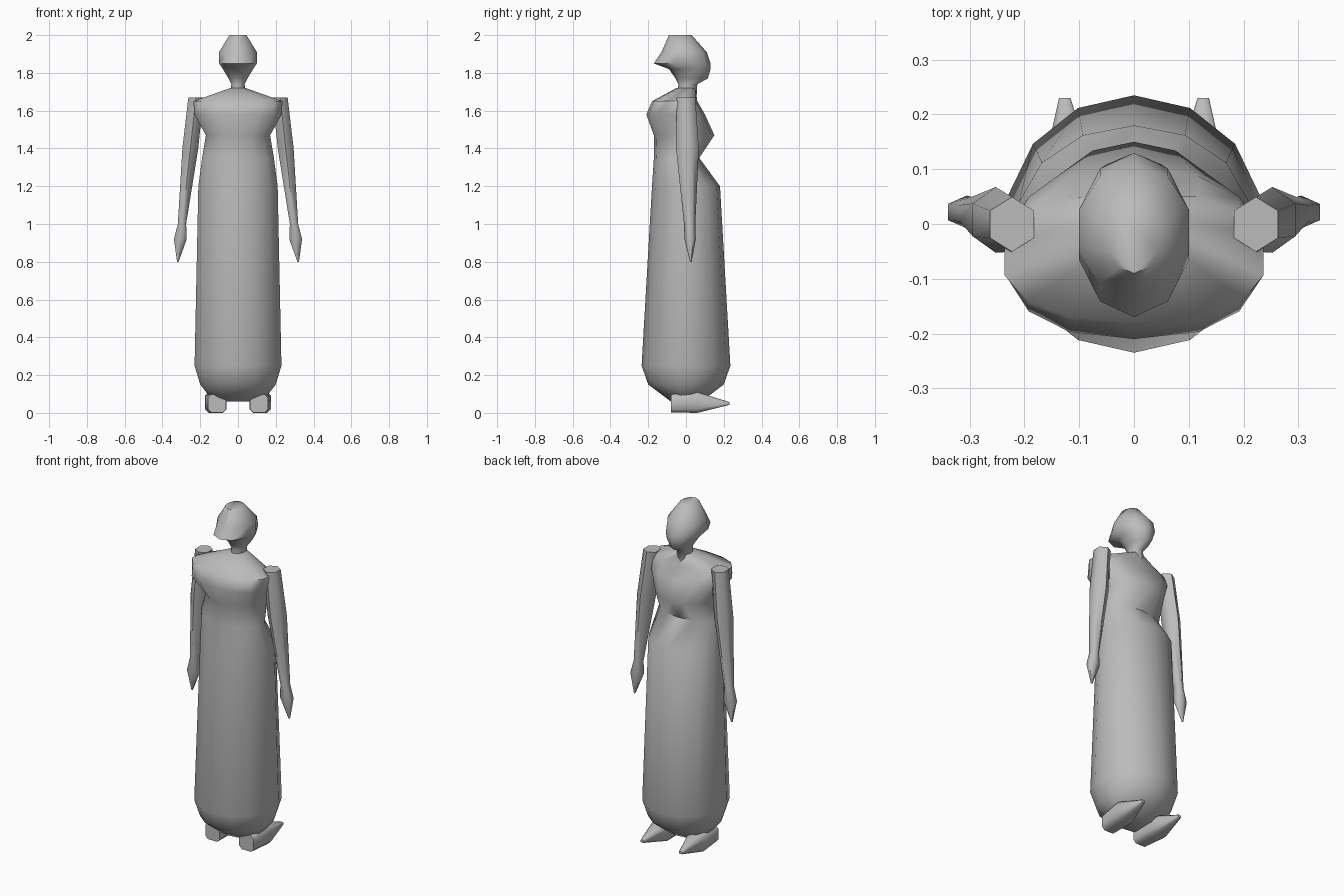
import bpy, bmesh, math

cube = bpy.data.objects.get("Cube")
if cube:
    bpy.data.objects.remove(cube, do_unlink=True)

shade = (0.5, 0.5, 0.5, 1)
grey = bpy.data.materials.new("plain grey")
grey.use_nodes = True
grey.diffuse_color = shade
grey.node_tree.nodes["Principled BSDF"].inputs["Base Color"].default_value = shade


def signed_power(value, exponent):
    return math.copysign(abs(value) ** exponent, value)


def section(level, width, depth, centre_y=0, centre_x=0, sides=14, power=2):
    """Level superellipse outline; width and depth are half sizes."""
    points = []
    for i in range(sides):
        angle = math.tau * (i + 0.5) / sides
        across = signed_power(math.cos(angle), 2 / power) / math.cos(math.pi / sides)
        along = signed_power(math.sin(angle), 2 / power)
        points.append((centre_x + width * across, centre_y + depth * along, level))
    return points


def loft(name, outlines):
    """Skin a row of outlines with quads and close both ends."""
    bm = bmesh.new()
    rows = [[bm.verts.new(point) for point in outline] for outline in outlines]
    for low, high in zip(rows, rows[1:]):
        for i in range(len(low)):
            bm.faces.new((low[i - 1], low[i], high[i], high[i - 1]))
    bm.faces.new(rows[0])
    bm.faces.new(rows[-1])
    bmesh.ops.recalc_face_normals(bm, faces=bm.faces)
    mesh = bpy.data.meshes.new(name)
    bm.to_mesh(mesh)
    bm.free()
    mesh.materials.append(grey)
    part = bpy.data.objects.new(name, mesh)
    bpy.context.collection.objects.link(part)
    bpy.ops.object.select_all(action='DESELECT')
    part.select_set(True)
    bpy.context.view_layer.objects.active = part
    bpy.ops.object.shade_smooth_by_angle(angle=math.radians(65))


# Dress: hem, long skirt, pinched waist, bust and sloping shoulders
dress = [
    section(level=0.06, width=0.13, depth=0.08),
    section(level=0.15, width=0.2, depth=0.2),
    section(level=0.25, width=0.23, depth=0.235),
    section(level=1.2, width=0.21, depth=0.18),
    section(level=1.35, width=0.19, depth=0.12, centre_y=-0.05),
    section(level=1.47, width=0.17, depth=0.16, centre_y=-0.01),
    section(level=1.58, width=0.23, depth=0.155, centre_y=-0.055, power=2.4),
    section(level=1.65, width=0.235, depth=0.12, centre_y=-0.06, power=2.4),
    section(level=1.72, width=0.04, depth=0.05),
]
loft("dress", dress)

# Neck and head, with the hair jutting out at the back
head = [
    section(level=1.65, width=0.05, depth=0.055, sides=10),
    section(level=1.74, width=0.035, depth=0.05, centre_y=0.01, sides=10),
    section(level=1.77, width=0.05, depth=0.085, centre_y=0.03, sides=10),
    section(level=1.82, width=0.08, depth=0.11, centre_y=0.02, sides=10),
    section(level=1.85, width=0.1, depth=0.15, centre_y=-0.02, sides=10),
    section(level=1.91, width=0.1, depth=0.12, centre_y=-0.01, sides=10),
    section(level=2, width=0.045, depth=0.06, centre_y=-0.03, sides=10),
]
loft("head", head)


def arm_section(level, width, depth, sign):
    """The arm leans outward and slightly forward as it drops."""
    drop = 1.65 - level
    return section(level, width, depth, centre_y=drop * 0.03,
                   centre_x=sign * (0.225 + drop * 0.11), sides=6)


def foot_section(distance, width, height, middle, sign):
    """Upright outline at a distance from the heel line, toes turned out."""
    outline = section(distance, width, height, centre_y=middle,
                      centre_x=sign * (0.115 + distance * 0.05), sides=8, power=4)
    return [(x, y, z) for x, z, y in outline]


for side, sign in (("left", 1), ("right", -1)):
    # Shoulder, elbow, wrist, palm and pointed fingertips
    loft(side + "_arm", [
        arm_section(level=1.67, width=0.04, depth=0.05, sign=sign),
        arm_section(level=1.4, width=0.042, depth=0.06, sign=sign),
        arm_section(level=1, width=0.022, depth=0.03, sign=sign),
        arm_section(level=0.92, width=0.034, depth=0.03, sign=sign),
        arm_section(level=0.8, width=0.004, depth=0.004, sign=sign),
    ])
    # Heel, instep and raised toe tip
    loft(side + "_foot", [
        foot_section(distance=-0.08, width=0.045, height=0.05, middle=0.05, sign=sign),
        foot_section(distance=0.06, width=0.055, height=0.057, middle=0.055, sign=sign),
        foot_section(distance=0.23, width=0.01, height=0.008, middle=0.05, sign=sign),
    ])
